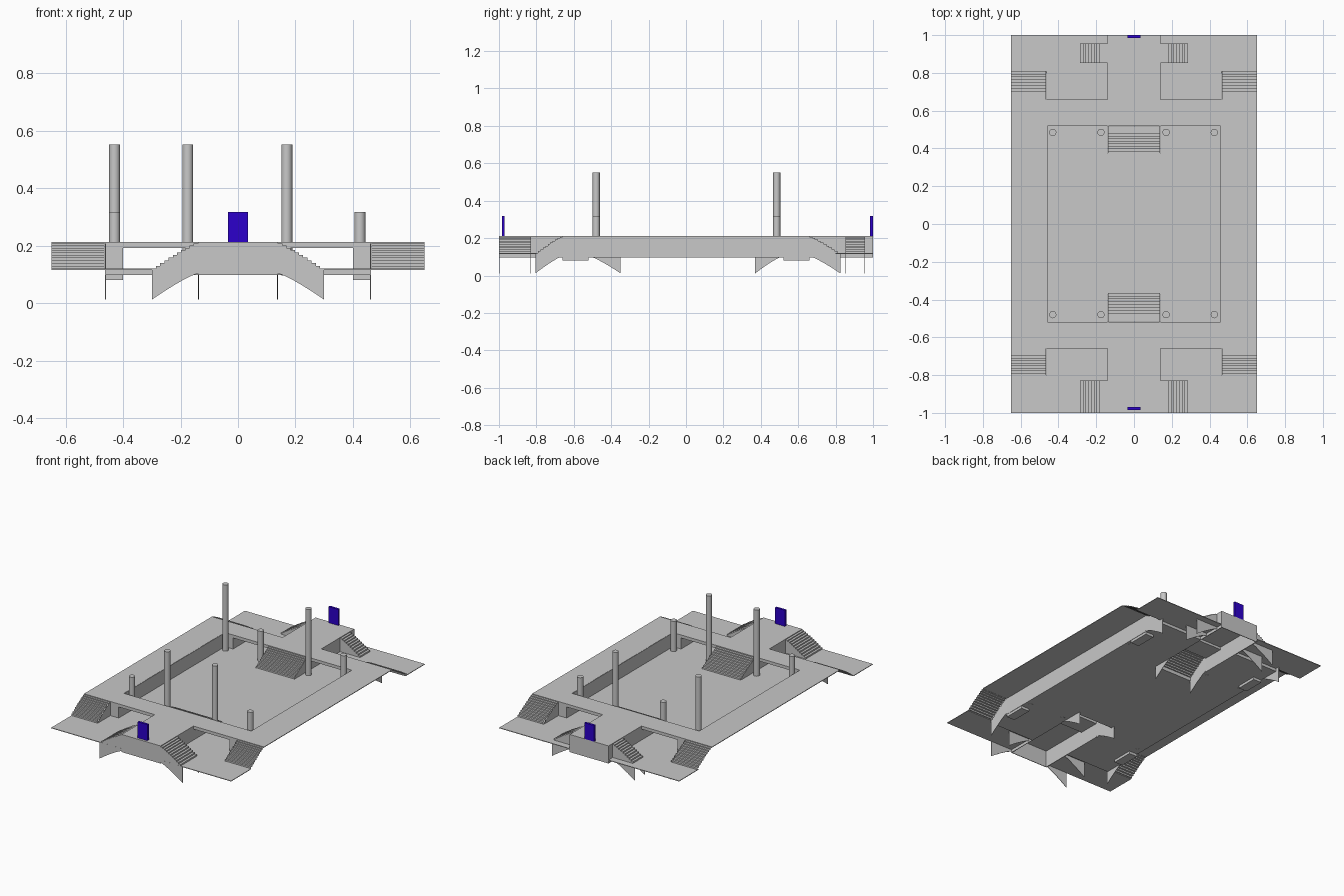
import bpy
import bmesh

cube = bpy.data.objects.get("Cube")
if cube:
    bpy.data.objects.remove(cube, do_unlink=True)


def material(name, rgb):
    m = bpy.data.materials.new(name)
    m.use_nodes = True
    m.diffuse_color = (*rgb, 1)
    m.node_tree.nodes["Principled BSDF"].inputs["Base Color"].default_value = (*rgb, 1)
    return m


GREY = material("concrete grey", (0.58, 0.58, 0.58))
BLUE = material("deep blue", (0.025, 0.0, 0.6))
TOP, FLOOR, BASE, THIN = 0.212, 0.12, 0.097, 0.004


def finish(name, bm, mat=GREY):
    mesh = bpy.data.meshes.new(name)
    bmesh.ops.recalc_face_normals(bm, faces=bm.faces)
    bm.to_mesh(mesh)
    bm.free()
    mesh.materials.append(mat)
    ob = bpy.data.objects.new(name, mesh)
    bpy.context.collection.objects.link(ob)
    return ob


def box(name, x, y, z, mat=GREY):
    bm = bmesh.new()
    bmesh.ops.create_cube(bm, size=1)
    for v in bm.verts:
        for i, (lo, hi) in enumerate((x, y, z)):
            v.co[i] = hi if v.co[i] > 0 else lo
    return finish(name, bm, mat)


def mirrored(x, sx):
    return tuple(sorted((x[0] * sx, x[1] * sx)))


def stairs(name, axis, start, end, sides, skirts, steps=11):
    """Stepped sheet falling from start to end along an axis, with hanging side skirts."""
    def place(run, across, z):
        return (run, across, z) if axis == "x" else (across, run, z)

    def height(t):
        return TOP - (TOP - FLOOR) * t ** 1.2

    profile = []
    for i in range(steps):
        for k in (i, i + 1):
            profile.append((start + (end - start) * k / steps, height((i + 1) / steps)))
    profile.insert(0, (start, TOP))

    bm = bmesh.new()
    rows = [[bm.verts.new(place(r, s, z)) for s in sides] for r, z in profile]
    for a, b in zip(rows, rows[1:]):
        bm.faces.new((a[0], a[1], b[1], b[0]))
    finish(name + "_steps", bm)

    for s in skirts:
        bm = bmesh.new()
        under = [(start + (end - start) * t / 6, height(t / 6) - 0.108) for t in range(6, -1, -1)]
        bm.faces.new([bm.verts.new(place(r, s, z)) for r, z in profile + under])
        ob = finish(name + "_skirt", bm)
        mod = ob.modifiers.new("thickness", "SOLIDIFY")
        mod.thickness, mod.offset = 0.003, 0


# Sunken court floor
box("court_floor", (-0.46, 0.46), (-0.375, 0.375), (BASE, FLOOR))

# Upper side walks, court walls and corner floors, on both sides
for sx in (-1, 1):
    box("side_walk", mirrored((0.46, 0.65), sx), (-0.66, 0.66), (TOP - THIN, TOP))
    box("court_wall", mirrored((0.458, 0.462), sx), (-0.66, 0.66), (BASE, TOP - 0.001))

for sy, corner_end, inner_end, near, far in (
        (-1, 0.805, 0.35, 0.83, 0.998), (1, 0.825, 0.37, 0.855, 0.955)):
    # End walk, bridge deck and bridge end wall
    box("end_walk", (-0.46, 0.46), mirrored((0.52, 0.66), sy), (TOP - 0.02, TOP))
    box("bridge_deck", (-0.14, 0.14), mirrored((0.66, 1.0), sy), (TOP - THIN, TOP))
    box("bridge_end_wall", (-0.14, 0.14), mirrored((0.996, 1.0), sy), (BASE, TOP))
    stairs("court", "y", sy * 0.517, sy * inner_end, (-0.137, 0.137), (-0.137, 0.137))
    for sx in (-1, 1):
        box("bridge_side_wall", mirrored((0.136, 0.14), sx),
            mirrored((0.517, 1.0), sy), (BASE, TOP - 0.001))
        box("underpass_floor", mirrored((0.14, 0.46), sx),
            mirrored((0.375, 0.80), sy), (BASE, FLOOR))
        box("underpass_pillar", mirrored((0.40, 0.46), sx),
            mirrored((0.52, 0.66), sy), (0.08, TOP - 0.02))
        box("corner_floor", mirrored((0.14, 0.65), sx),
            mirrored((0.80, 1.0), sy), (FLOOR - THIN, FLOOR))
        stairs("corner", "y", sy * 0.66, sy * corner_end,
               mirrored((0.465, 0.65), sx), (sx * 0.462,))
        stairs("bridge", "x", sx * 0.14, sx * 0.30,
               mirrored((near, far), sy), (sy * near, sy * far))

# Posts: tall and short ones in two rows
TALL, SHORT = 0.552, 0.318
for y, tops in ((-0.48, (SHORT, TALL, TALL, SHORT)), (0.485, (TALL, SHORT, TALL, SHORT))):
    for x, top in zip((-0.43, -0.175, 0.17, 0.425), tops):
        bottom = BASE - 0.001
        bpy.ops.mesh.primitive_cylinder_add(
            vertices=20, radius=0.019, depth=top - bottom, location=(x, y, (top + bottom) / 2))
        post = bpy.context.object
        post.name = "post"
        post.data.materials.append(GREY)
        bpy.ops.object.shade_smooth_by_angle()

# Blue marker panels at both ends
for y in ((-0.985, -0.97), (0.985, 1.0)):
    box("marker_panel", (-0.035, 0.035), y, (TOP, 0.317), BLUE)
